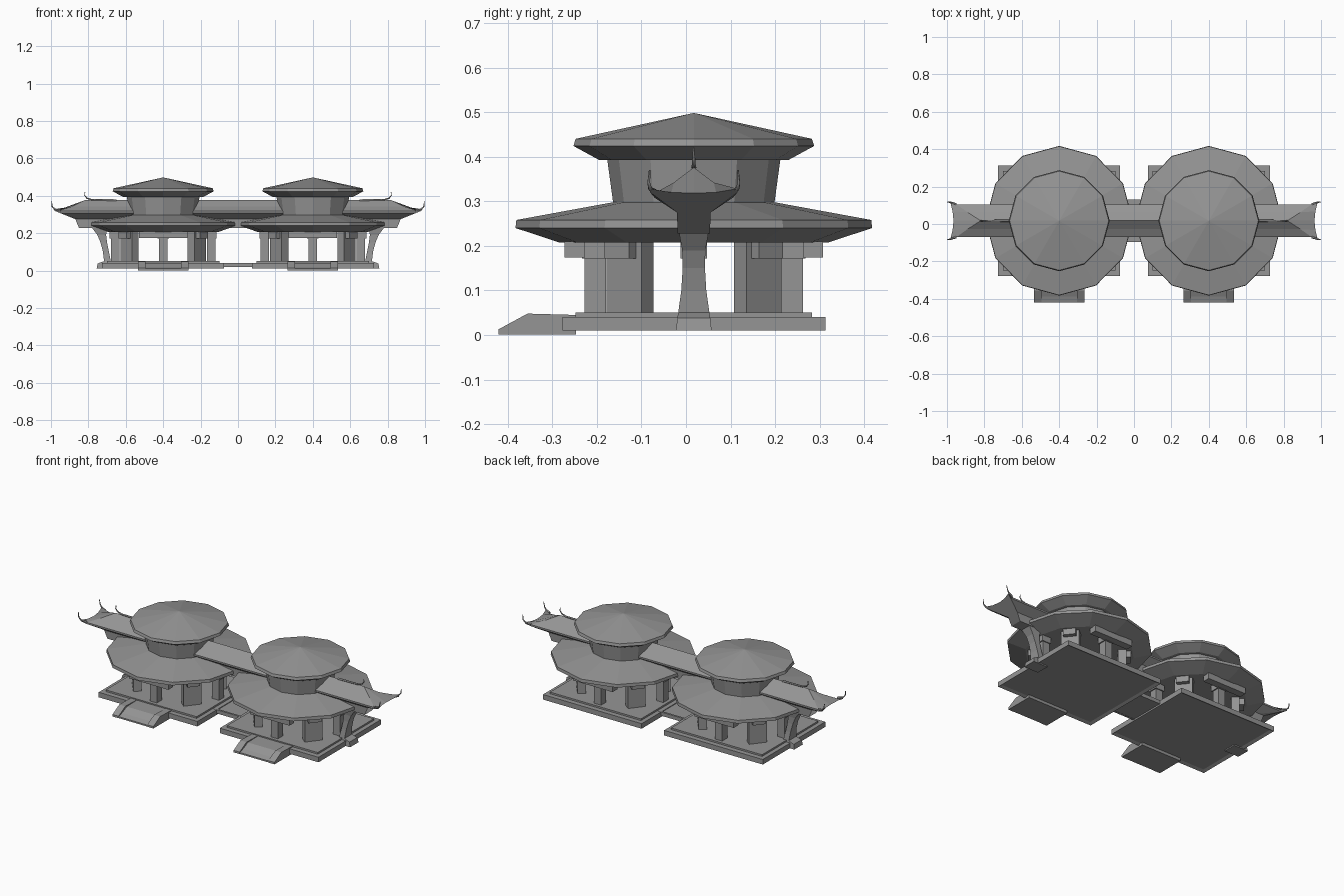
import bpy, bmesh, math
from mathutils import Matrix, Vector

old = bpy.data.objects.get("Cube")
if old:
    bpy.data.objects.remove(old, do_unlink=True)

CX, CY = 0.4, 0.0175      # pavilion centre

stone = bpy.data.materials.new("plain_grey")
stone.use_nodes = True
GREY = (0.3, 0.3, 0.3, 1)
stone.diffuse_color = GREY
stone.node_tree.nodes["Principled BSDF"].inputs["Base Color"].default_value = GREY


def place(name, data):
    """Link an object and mirror it to the other side."""
    ob = bpy.data.objects.new(name, data)
    ob.location.y = CY
    data.materials.append(stone)
    bpy.context.collection.objects.link(ob)
    ob.modifiers.new("mirror", "MIRROR").use_axis[0] = True
    return ob


def finish(name, bm):
    bmesh.ops.recalc_face_normals(bm, faces=bm.faces)
    me = bpy.data.meshes.new(name)
    bm.to_mesh(me)
    bm.free()
    return place(name, me)


def add_box(bm, centre, size, angle=0):
    m = (Matrix.Translation(centre) @ Matrix.Rotation(angle, 4, "Z")
         @ Matrix.Diagonal((*size, 1)))
    return bmesh.ops.create_cube(bm, size=1, matrix=m)["verts"]


def loft(bm, rings, cap_start=True, cap_end=True):
    """Bridge closed rings of points."""
    rows = [[bm.verts.new(p) for p in ring] for ring in rings]
    n = len(rows[0])
    for a, b in zip(rows, rows[1:]):
        for i in range(n):
            j = (i + 1) % n
            bm.faces.new((a[i], a[j], b[j], b[i]))
    if cap_start:
        bm.faces.new(rows[0])
    if cap_end:
        bm.faces.new(rows[-1])


def turned(name, profile, sx=1.0):
    """Twelve-sided body from (radius, height) points."""
    bm = bmesh.new()
    rings = [[(CX + sx * r * math.cos(k * math.pi / 6), r * math.sin(k * math.pi / 6), z)
              for k in range(12)] for r, z in profile]
    loft(bm, rings)
    bmesh.ops.remove_doubles(bm, verts=bm.verts, dist=0.0001)
    return finish(name, bm)


def horn(name, points):
    """Upturned tapering roof ornament."""
    cu = bpy.data.curves.new(name, "CURVE")
    cu.dimensions = "3D"
    cu.bevel_depth = 0.006
    cu.bevel_resolution = 1
    cu.use_fill_caps = True
    sp = cu.splines.new("POLY")
    sp.points.add(len(points) - 1)
    for i, p in enumerate(points):
        sp.points[i].co = (*p, 1)
        sp.points[i].radius = 1 - 0.7 * i / (len(points) - 1)
    place(name, cu)


# Roofs and upper drum
turned("lower_roof", [(0.30, 0.207), (0.40, 0.24), (0.398, 0.258), (0.18, 0.298)], 0.985)
turned("upper_drum", [(0.18, 0.29), (0.195, 0.40)])
turned("upper_roof", [(0.213, 0.393), (0.27, 0.424), (0.265, 0.44), (0.0005, 0.498)])

# Stepped platform with a recessed underside
bm = bmesh.new()
add_box(bm, (CX, 0, 0.025), (0.652, 0.59, 0.03))
bm.faces.ensure_lookup_table()
under = min(bm.faces, key=lambda f: f.calc_center_median().z)
bmesh.ops.inset_region(bm, faces=[under], thickness=0.025)
bmesh.ops.translate(bm, verts=under.verts, vec=(0, 0, 0.008))
add_box(bm, (CX, 0, 0.044), (0.60, 0.53, 0.012))
finish("platform", bm)

# Walkway between the platforms
bm = bmesh.new()
add_box(bm, (0.05, 0, 0.028), (0.1, 0.215, 0.016))
for s in (-1, 1):
    add_box(bm, (0.05, s * 0.108, 0.03), (0.1, 0.012, 0.022))
finish("walkway", bm)

# Entrance ramp with flanking cheeks
SIDE = [(-0.4375, 0.001), (-0.4375, 0.013), (-0.373, 0.048), (-0.264, 0.045), (-0.264, 0.001)]
SLOPE = [(-0.436, 0.001), (-0.436, 0.010), (-0.405, 0.020), (-0.36, 0.041),
         (-0.264, 0.043), (-0.264, 0.001)]
bm = bmesh.new()
for x0, x1, prof in ((-0.095, 0.095, SLOPE), (-0.135, -0.095, SIDE), (0.095, 0.135, SIDE)):
    loft(bm, [[(CX + x, y, z) for y, z in prof] for x in (x0, x1)])
finish("entrance_ramp", bm)

# Columns with capitals: square ones on the axes, wide ones at the corners
cols, caps, beams = bmesh.new(), bmesh.new(), bmesh.new()
for s in (-1, 1):
    for px, py in ((s * 0.256, 0), (0, s * 0.221)):
        add_box(cols, (CX + px, py, 0.13), (0.046, 0.048, 0.17))
        add_box(caps, (CX + px, py, 0.192), (0.06, 0.06, 0.04))
    for t in (-1, 1):
        px, py = s * 0.18, t * 0.143
        ang = math.atan2(py, px)
        add_box(cols, (CX + px, py, 0.13), (0.045, 0.10, 0.17), ang)
        add_box(caps, (CX + px * 1.08, py * 1.08, 0.194), (0.06, 0.07, 0.045), ang)
    add_box(beams, (CX, s * 0.267, 0.192), (0.26, 0.045, 0.036))
finish("columns", cols)
finish("capitals", caps)
finish("lintel_beams", beams)

# Long gallery roof with hipped, flaring ends
HALF = [(0, 0.376), (0.045, 0.342), (0.088, 0.318), (0.088, 0.308), (0.038, 0.275), (0.036, 0.228)]
END = [(0, 0.318), (0.05, 0.320), (0.098, 0.328), (0.098, 0.320), (0.038, 0.275), (0.036, 0.228)]


def section(half, xs):
    right = [Vector((x, y, z)) for (y, z), x in zip(half, xs)]
    left = [Vector((p.x, -p.y, p.z)) for p in right[:0:-1]]
    return right + left


bm = bmesh.new()
loft(bm, [section(HALF, [0] * 6),
          section(HALF, [0.82, 0.89, 0.95, 0.95, 0.84, 0.82]),
          section(END, [0.965, 0.97, 0.982, 0.982, 0.87, 0.85])], cap_start=False)
finish("gallery_roof", bm)

horn("ridge_horn", [(0.65, 0, 0.376), (0.78, 0, 0.378), (0.808, 0, 0.387),
                    (0.82, 0, 0.403), (0.818, 0, 0.42)])
for s, side in ((-1, "front"), (1, "back")):
    horn(side + "_corner_horn", [(0.95, s * 0.088, 0.322), (0.98, s * 0.098, 0.328),
                                 (0.993, s * 0.101, 0.342), (0.997, s * 0.099, 0.37)])

# Curved end strut carrying the gallery roof: height, inner x, outer x, half width
STRUT = [(0.01, 0.66, 0.756, 0.04), (0.038, 0.665, 0.75, 0.037), (0.05, 0.68, 0.716, 0.035),
         (0.10, 0.69, 0.722, 0.028), (0.15, 0.70, 0.735, 0.025), (0.19, 0.705, 0.752, 0.026),
         (0.235, 0.70, 0.785, 0.034)]
bm = bmesh.new()
loft(bm, [[(a, -w, z), (b, -w, z), (b, w, z), (a, w, z)] for z, a, b, w in STRUT])
finish("end_strut", bm)
